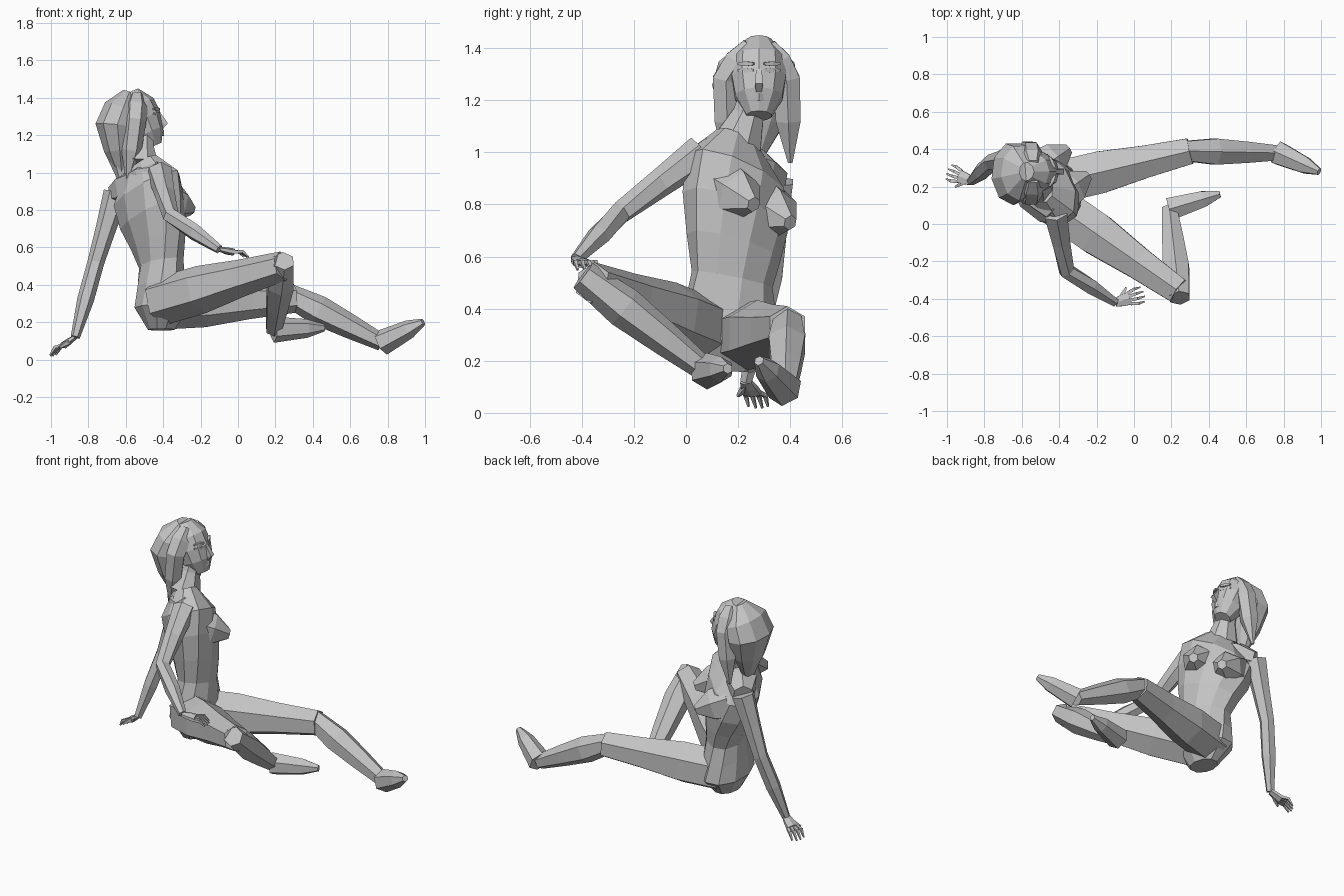
import bpy
import bmesh
from math import sin, cos, pi, radians
from mathutils import Vector

default_cube = bpy.data.objects.get("Cube")
if default_cube:
    bpy.data.objects.remove(default_cube, do_unlink=True)

grey = 0.55
clay = bpy.data.materials.new("clay grey")
clay.use_nodes = True
clay.diffuse_color = (grey, grey, grey, 1)
clay.node_tree.nodes["Principled BSDF"].inputs["Base Color"].default_value = clay.diffuse_color


def finish(name, bm):
    """Turn a bmesh into a flat shaded object."""
    bmesh.ops.recalc_face_normals(bm, faces=bm.faces)
    mesh = bpy.data.meshes.new(name)
    bm.to_mesh(mesh)
    bm.free()
    mesh.materials.append(clay)
    part = bpy.data.objects.new(name, mesh)
    bpy.context.scene.collection.objects.link(part)


def resample(joints, count):
    """Spread stations evenly over the bones between joints."""
    stations = []
    for i in range(count):
        place = i * (len(joints) - 1) / (count - 1)
        bone = min(int(place), len(joints) - 2)
        stations.append(joints[bone].lerp(joints[bone + 1], place - bone))
    return stations


def limb(name, joints, radii, sides=6, flat=1, twist=0, roll=0):
    """Skin a jointed tube; twist and roll grow towards its end."""
    points = resample(joints, len(radii))
    last = len(points) - 1
    overall = (joints[-1] - joints[0]).normalized()
    upright = abs(overall.z) > 0.8
    bm = bmesh.new()
    rings = []
    for i, (point, radius) in enumerate(zip(points, radii)):
        along = (points[min(i + 1, last)] - points[max(i - 1, 0)]).normalized()
        turn = radians(twist * i / last)
        front = Vector((cos(turn), sin(turn), 0)) if upright else Vector((0, 0, 1))
        across = along.cross(front).normalized()
        depth = across.cross(along) * flat
        across.z -= roll * i / last
        ring = []
        for k in range(sides):
            angle = 2 * pi * (k + 0.5) / sides
            offset = across * cos(angle) + depth * sin(angle)
            ring.append(bm.verts.new(point + offset * radius))
        rings.append(ring)
    for low, high in zip(rings, rings[1:]):
        for k in range(sides):
            n = (k + 1) % sides
            bm.faces.new((low[k], low[n], high[n], high[k]))
    bm.faces.new(rings[0])
    bm.faces.new(rings[-1])
    finish(name, bm)


def hand(name, wrist, direction):
    """Flat palm, four bent fingers and a thumb."""
    forward = direction.normalized() * 0.08
    spread = forward.cross(Vector((0, 0, 1))).normalized() * 0.02
    lift = Vector((0, 0, 0.012))
    knuckles = wrist + forward
    limb(name + "_palm", [wrist, knuckles], [0.026, 0.036, 0.04], flat=0.5)
    for number, finger in enumerate(("index", "middle", "ring", "little")):
        offset = number - 1.5
        root = knuckles + spread * offset
        bend = root + forward / 2 + spread * offset / 3 + lift
        tip = bend + forward * (0.6 - abs(offset) / 8) - lift * 2
        limb(f"{name}_{finger}_finger", [root, bend, tip], [0.012, 0.011, 0.005], sides=4)
    thumb_root = wrist + forward / 4
    thumb_tip = wrist + forward - spread * 3 - lift
    limb(name + "_thumb", [thumb_root, thumb_tip], [0.016, 0.015, 0.007], sides=4)


# Landmarks of the pose
seat = Vector((-0.41, 0.16, 0.16))
waist = Vector((-0.41, 0.18, 0.57))
collar = Vector((-0.52, 0.2, 1.04))
chin = Vector((-0.455, 0.28, 1.14))
crown = Vector((-0.58, 0.28, 1.43))
face = Vector((-0.41, 0.28, 1.27))

# Torso, twisting from the hips to the shoulders
limb("torso", [seat, waist, collar],
     [0.1, 0.2, 0.18, 0.16, 0.19, 0.22, 0.22, 0.1], 10, flat=0.72, twist=45, roll=0.35)
chest_forward = Vector((0.16, 0.11, -0.06))
for name, tip in (("right_breast", Vector((-0.245, 0.26, 0.8))),
                  ("left_breast", Vector((-0.35, 0.4, 0.73)))):
    limb(name, [tip - chest_forward, tip], [0.12, 0.1, 0.03])

# Neck and head, looking along the legs
limb("neck", [collar, crown.lerp(chin, 0.6)], [0.1, 0.065, 0.065], 8)
limb("head", [chin, crown], [0.05, 0.095, 0.11, 0.105, 0.05], 10)
nose_tip = face + Vector((0.02, 0, -0.01))
limb("nose", [face + Vector((-0.03, 0, 0.07)), nose_tip, face - Vector((0, 0, 0.03))],
     [0.012, 0.022, 0.015], 4)
for name, drop in (("upper_lip", 0.05), ("lower_lip", 0.065)):
    middle = face + Vector((0.005, 0, -drop))
    corner = Vector((0.02, 0.035, 0))
    other = Vector((0.02, -0.035, 0))
    limb(name, [middle - corner, middle, middle - other], [0.005, 0.012, 0.005], 4)

# Hair: a swept back mass, hanging locks, and the brows and eyelids
nape = Vector((-0.62, 0.26, 0.98))
back_of_head = Vector((-0.645, 0.27, 1.25))
limb("hair_mass", [nape, back_of_head, crown], [0.04, 0.12, 0.17, 0.15, 0.05], 9, flat=0.7)
limb("back_lock", [back_of_head, nape - Vector((0, 0.03, 0.05))], [0.1, 0.07, 0.01])
for name, side in (("right", -1), ("left", 1)):
    parting = crown + Vector((0.04, side * 0.03, -0.02))
    temple = Vector((-0.55, 0.27 + side * 0.115, 1.28))
    hanging = Vector((-0.59, 0.28 + side * 0.12, 0.96))
    limb(name + "_lock", [parting, temple, hanging], [0.04, 0.065, 0.06, 0.055, 0.01])
    for feature, height in (("brow", 0.07), ("eyelid", 0.045)):
        inner = face + Vector((-0.012, side * 0.02, height))
        outer = inner + Vector((-0.03, side * 0.06, 0))
        limb(f"{name}_{feature}", [inner, outer], [0.007, 0.013, 0.006], 4)

# Arms: one resting on the raised knee, one propping the body from behind
arm_taper = [0.07, 0.055, 0.045, 0.045, 0.025]
arms = {
    "right": (Vector((-0.42, 0.06, 1)), Vector((-0.36, -0.25, 0.77)),
              Vector((-0.1, -0.42, 0.59)), Vector((1, 0.3, -0.2))),
    "left": (Vector((-0.65, 0.35, 0.89)), Vector((-0.76, 0.33, 0.52)),
             Vector((-0.87, 0.23, 0.12)), Vector((-1, 0.4, -0.7))),
}
for side, (shoulder, elbow, wrist, reach) in arms.items():
    limb(side + "_arm", [shoulder, elbow, wrist], arm_taper)
    limb(side + "_shoulder", [collar - Vector((0, 0, 0.1)), shoulder], [0.1, 0.1, 0.06])
    hand(side + "_hand", wrist, reach)

# Legs: one bent with its foot tucked under, one stretched out
legs = {
    "right": (Vector((-0.42, 0.1, 0.31)), Vector((0.24, -0.36, 0.5)),
              Vector((0.19, 0.08, 0.16)), Vector((0.46, 0.16, 0.17))),
    "left": (Vector((-0.42, 0.22, 0.29)), Vector((0.3, 0.39, 0.33)),
             Vector((0.77, 0.38, 0.09)), Vector((0.99, 0.28, 0.2))),
}
for side, (hip, knee, ankle, toe) in legs.items():
    kneecap = knee.lerp(ankle, -0.08)
    limb(side + "_thigh", [hip, knee], [0.13, 0.13, 0.1, 0.08])
    limb(side + "_shin", [kneecap, ankle], [0.06, 0.08, 0.065, 0.045])
    limb(side + "_foot", [ankle, toe], [0.07, 0.06, 0.05, 0.02])
